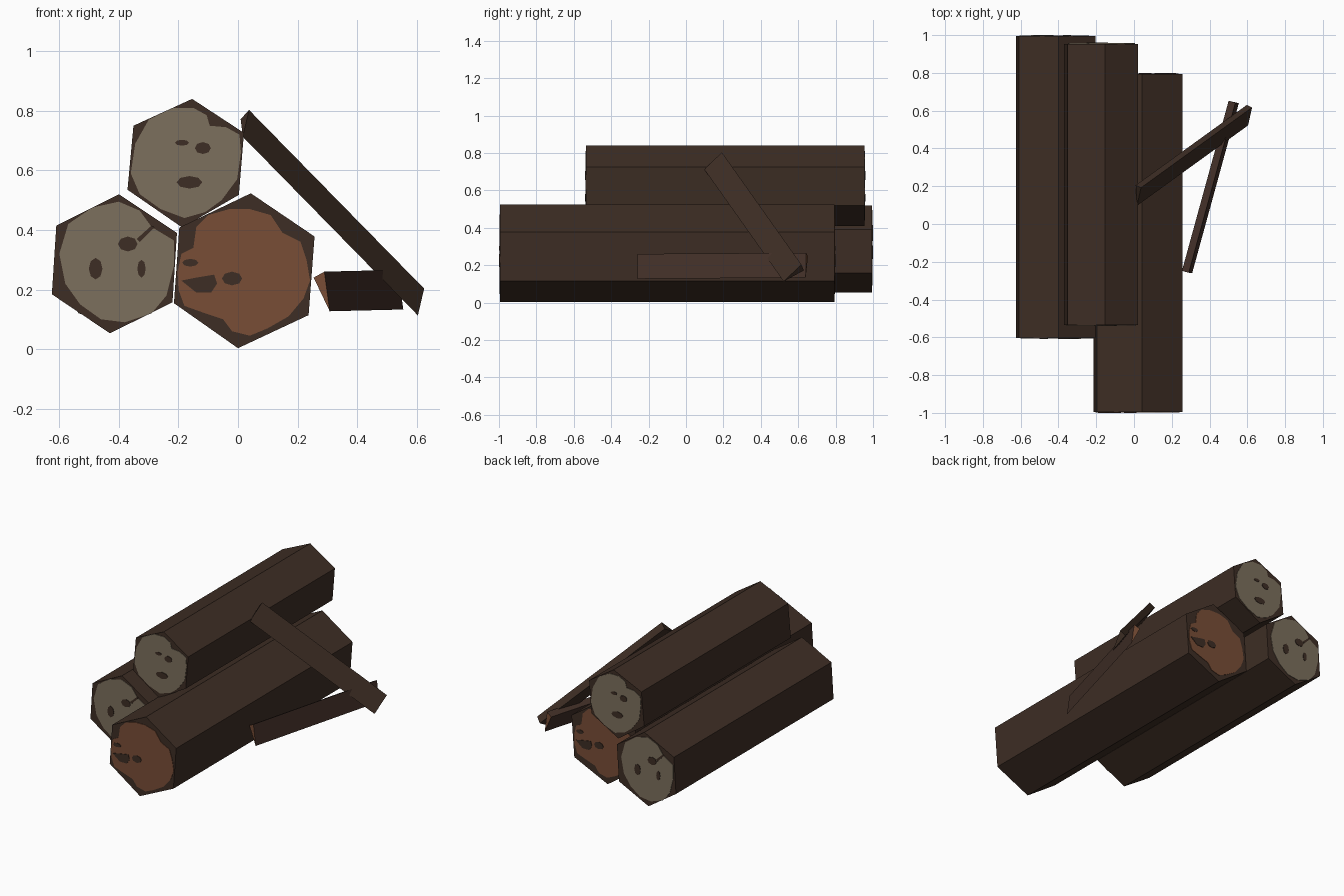
import bpy, bmesh, math
from mathutils import Vector

if "Cube" in bpy.data.objects:
    bpy.data.objects.remove(bpy.data.objects["Cube"])


def mat(name, col):
    m = bpy.data.materials.new(name)
    m.diffuse_color = (*col, 1)
    m.use_nodes = True
    m.node_tree.nodes["Principled BSDF"].inputs["Base Color"].default_value = m.diffuse_color
    return m


BARK = mat("dark_bark", (0.048, 0.027, 0.018))
SPLIT = mat("split_bark", (0.055, 0.029, 0.021))
PALE = mat("pale_cut_wood", (0.200, 0.160, 0.110))
RED = mat("red_cut_wood", (0.190, 0.075, 0.037))


def prism(name, ring, step, mats, cap=0):
    """Sweep a ring of 3D points along a step; caps may use another material."""
    bm = bmesh.new()
    a = [bm.verts.new(p) for p in ring]
    b = [bm.verts.new(Vector(p) + Vector(step)) for p in ring]
    n = len(a)
    for f in (bm.faces.new(a), bm.faces.new(b[::-1])):
        f.material_index = cap
    for i in range(n):
        j = (i + 1) % n
        bm.faces.new((a[i], b[i], b[j], a[j]))
    bmesh.ops.recalc_face_normals(bm, faces=bm.faces)
    me = bpy.data.meshes.new(name)
    bm.to_mesh(me)
    bm.free()
    for m in mats:
        me.materials.append(m)
    ob = bpy.data.objects.new(name, me)
    bpy.context.collection.objects.link(ob)
    return ob


def oval(cx, cz, rx, rz, n=8):
    return [(cx + rx * math.cos(math.tau * i / n), cz + rz * math.sin(math.tau * i / n))
            for i in range(n)]


def log(name, hexa, y0, y1, wood, blob, spots):
    """Hexagonal log with a worn cut-wood patch and dark spots on both ends."""
    t = 0.003
    y0, y1 = y0 + 2 * t, y1 - 2 * t
    prism(name, [(x, y0, z) for x, z in hexa], (0, y1 - y0, 0), [BARK])
    cx = sum(p[0] for p in hexa) / 6

    # patch coordinates are in hundredths; the back end is mirrored in x
    def end(part, pts, side, lift, m):
        pts = [(x / 100, z / 100) for x, z in pts]
        if side > 0:
            pts = [(cx + (cx - x) * 0.96, z) for x, z in pts]
        y = y1 + lift if side > 0 else y0 - lift
        prism(part, [(x, y, z) for x, z in pts], (0, side * t, 0), [m])

    for side, tag in ((-1, "front"), (1, "back")):
        end(f"{name}_{tag}_cut", blob, side, 0, wood)
        for i, s in enumerate(spots):
            end(f"{name}_{tag}_spot_{i}", s, side, t, BARK)


# three stacked logs
log("right_log",
    [(.043, .523), (.257, .378), (.237, .114), (0, .003), (-.215, .154), (-.197, .408)],
    -1, .8, RED,
    [(-19, 32), (-15, 34), (-14, 41), (-10, 45), (-3, 47), (4, 47), (11, 45), (15, 39),
     (21, 36), (23, 30), (24.2, 23), (22, 17), (17, 11), (10, 7), (4, 4.5), (-2, 6),
     (-5, 10), (-11, 12), (-18, 14.5), (-20, 20), (-20.3, 26)],
    [[(-19, 23), (-14, 24), (-8, 25), (-7, 22), (-9, 19), (-14, 19)],
     oval(-16, 29, 2.7, 1.3), oval(-2, 23.7, 3.4, 2.3)])

log("left_log",
    [(-.40, .52), (-.205, .39), (-.22, .157), (-.43, .053), (-.625, .184), (-.61, .415)],
    -.61, 1, PALE,
    [(-57, 42), (-49, 47.5), (-40, 49.5), (-33, 46.5), (-29, 41), (-21.5, 36.5), (-21.5, 28),
     (-24, 18), (-29, 12), (-38, 9), (-46, 10), (-53, 15), (-58, 22), (-60, 32)],
    [oval(-47.8, 27, 2.3, 3.6), oval(-37, 35.3, 3.3, 2.5), oval(-32.4, 27, 1.4, 3),
     [(-34, 37), (-29, 41.5), (-28, 41), (-33, 36)]])

log("top_log",
    [(-.154, .84), (.02, .726), (.003, .518), (-.187, .408), (-.371, .535), (-.351, .75)],
    -.54, .96, PALE,
    [(-30, 77), (-22, 81), (-15, 81), (-10.5, 78.5), (-9.5, 75), (-4, 74.5), (0.5, 72),
     (1, 66), (-0.3, 57), (-5.5, 50), (-11, 46), (-18, 44), (-26, 47), (-33, 52),
     (-36, 59), (-34.5, 69)],
    [oval(-18.8, 69.3, 2.3, 1), oval(-11.8, 67.5, 2.7, 2), oval(-16.3, 56, 4.3, 2.1)])

# two triangular split sticks leaning against the stack
prism("leaning_stick",
      [(.009, .205, .772), (.037, .192, .803), (.016, .097, .713)],
      (.588, .425, -.6), [BARK])
prism("ground_stick",
      [(.254, -.248, .240), (.290, -.258, .260), (.308, -.260, .127)],
      (.247, .9, .006), [SPLIT, RED], cap=1)
